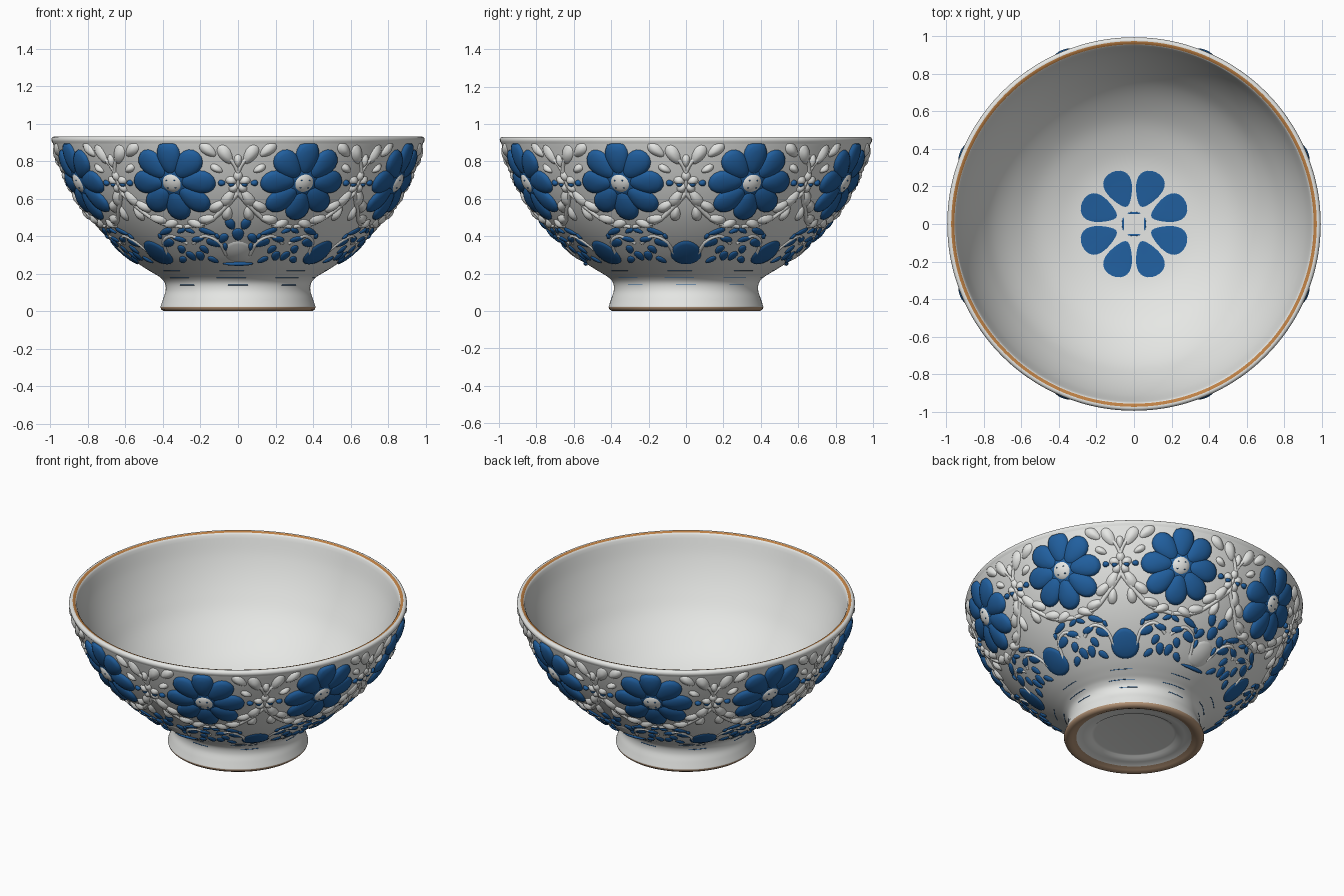
import bpy, bmesh, math
from math import sin, cos, radians, pi

if "Cube" in bpy.data.objects:
    bpy.data.objects.remove(bpy.data.objects["Cube"])


def material(name, rgb):
    m = bpy.data.materials.new(name)
    m.diffuse_color = (*rgb, 1)
    m.use_nodes = True
    m.node_tree.nodes["Principled BSDF"].inputs["Base Color"].default_value = m.diffuse_color
    return m


WHITE = material("white_glaze", (0.80, 0.81, 0.79))
BLUE = material("cobalt_blue", (0.015, 0.115, 0.345))
OCHRE = material("ochre_rim", (0.52, 0.22, 0.06))
CLAY = material("bare_clay", (0.45, 0.29, 0.18))


def finish(bm, name, mats):
    me = bpy.data.meshes.new(name)
    bm.to_mesh(me)
    bm.free()
    ob = bpy.data.objects.new(name, me)
    bpy.context.collection.objects.link(ob)
    for m in mats:
        me.materials.append(m)
    for p in me.polygons:
        p.use_smooth = True
    return ob


def spline(pts, n):
    out = []
    for i in range(len(pts) - 1):
        p0, p1, p2 = pts[max(i - 1, 0)], pts[i], pts[i + 1]
        p3 = pts[min(i + 2, len(pts) - 1)]
        for k in range(n):
            t = k / n
            out.append(tuple(0.5 * (2 * b + (c - a) * t + (2 * a - 5 * b + 4 * c - d) * t * t
                                    + (3 * b - a - 3 * c + d) * t ** 3)
                             for a, b, c, d in zip(p0, p1, p2, p3)))
    return out + [pts[-1]]


# Bowl profile (radius, height): underside, outer wall, rim, inner wall
under = [(0, .042), (.235, .042), (.25, .040), (.262, .030), (.30, .026), (.34, .018), (.362, .006), (.378, 0),
         (.397, 0), (.41, .01), (.414, .022)]
outer = spline([(.414, .022), (.40, .065), (.386, .11), (.39, .15), (.415, .18), (.455, .205), (.52, .245),
                (.595, .30), (.705, .40), (.793, .50), (.86, .60), (.913, .70), (.955, .80), (.979, .87),
                (.987, .895)], 6)
rim = [(.994, .905), (.996, .915), (.992, .926), (.984, .931), (.975, .931), (.958, .926), (.951, .915)]
inner = spline([(.945, .895), (.915, .80), (.872, .70), (.817, .60), (.749, .50), (.66, .41), (.545, .325),
                (.42, .268), (.30, .235), (.15, .222), (0, .22)], 5)
profile = under + outer[1:] + rim + inner


def lathe(name, prof, seg, rule, mats):
    bm = bmesh.new()
    rings = []
    for r, z in prof:
        if r < 1e-6:
            rings.append([bm.verts.new((0, 0, z))] * seg)
        else:
            rings.append([bm.verts.new((r * cos(2 * pi * j / seg), r * sin(2 * pi * j / seg), z))
                          for j in range(seg)])
    for i in range(len(prof) - 1):
        for j in range(seg):
            k = (j + 1) % seg
            vs = list(dict.fromkeys([rings[i][j], rings[i][k], rings[i + 1][k], rings[i + 1][j]]))
            bm.faces.new(vs).material_index = rule(prof[i], prof[i + 1])
    bmesh.ops.recalc_face_normals(bm, faces=bm.faces)
    return finish(bm, name, mats)


def bowl_colour(a, b):
    if max(a[1], b[1]) < .023 and a[0] > .335:
        return 2
    return 1 if a == rim[4] else 0


lathe("bowl", profile, 144, bowl_colour, [WHITE, OCHRE, CLAY])

# Outer wall addressed by angle and arc length, so ornaments can follow it
arc = [0]
for a, b in zip(outer, outer[1:]):
    arc.append(arc[-1] + math.dist(a, b))


def at_height(z):
    for i in range(len(outer) - 1):
        if outer[i + 1][1] >= z:
            f = (z - outer[i][1]) / (outer[i + 1][1] - outer[i][1])
            return arc[i] + f * (arc[i + 1] - arc[i])
    return arc[-1]


def wall(th0, s, u, h):
    s = min(max(s, 0), arc[-1] - 1e-6)
    i = max(k for k in range(len(arc) - 1) if arc[k] <= s)
    f = (s - arc[i]) / (arc[i + 1] - arc[i])
    (r0, z0), (r1, z1) = outer[i], outer[i + 1]
    d = arc[i + 1] - arc[i]
    r, z = r0 + f * (r1 - r0), z0 + f * (z1 - z0)
    th = th0 + u / r
    r, z = r + h * (z1 - z0) / d, z - h * (r1 - r0) / d
    return (r * cos(th), r * sin(th), z)


def dome(bm, place, cx, cy, L, W, tilt, h, egg=0.0, seg=18, base=-.004, soft=False):
    """Egg-shaped raised patch; place(u, v, h) maps it onto a surface."""
    ct, st = cos(radians(tilt)), sin(radians(tilt))
    rings = []
    for q in (1, .93, .75, .45):
        ring = []
        for k in range(seg):
            t = 2 * pi * k / seg
            x, y = q * L * cos(t), q * W * sin(t) * (1 + egg * cos(t))
            rise = (1 - q * q) ** 1.2 if soft else math.sqrt(1 - q * q)
            ring.append(bm.verts.new(place(cx + x * ct - y * st, cy + x * st + y * ct,
                                           base if q == 1 else h * rise)))
        rings.append(ring)
    top = bm.verts.new(place(cx, cy, h))
    for k in range(seg):
        n = (k + 1) % seg
        for a, b in zip(rings, rings[1:]):
            bm.faces.new((a[k], a[n], b[n], b[k]))
        bm.faces.new((rings[-1][k], rings[-1][n], top))


def on_wall(deg, z):
    th, s = radians(deg), at_height(z)
    return lambda u, v, h: wall(th, s + v, u, h)


def stroke(bm, pts, w, h):
    """Raised line through (degrees, height) points on the wall."""
    p = [(radians(a), at_height(z)) for a, z in spline(pts, 6)]
    rows = []
    for i, (th, s) in enumerate(p):
        a, b = p[max(i - 1, 0)], p[min(i + 1, len(p) - 1)]
        du, dv = (b[0] - a[0]) * .75, b[1] - a[1]
        n = math.hypot(du, dv) or 1
        rows.append([bm.verts.new(wall(th, s + q * w * du / n, -q * w * dv / n,
                                       h * (1 - q * q) if abs(q) < 1 else -.002))
                     for q in (-1, -.6, 0, .6, 1)])
    for a, b in zip(rows, rows[1:]):
        for k in range(4):
            bm.faces.new((a[k], b[k], b[k + 1], a[k + 1]))


names = ["flower_petals", "flower_centres", "blue_panels", "blue_leaves", "white_leaves", "vines", "blue_lines",
         "white_panels"]
B = {n: bmesh.new() for n in names}


def mirrored(key, base, items, h, soft=False):
    for d, z, L, W, tilt in items:
        for sgn in ((1, -1) if d else (1,)):
            dome(B[key], on_wall(base + sgn * d, z), 0, 0, L, W, tilt if sgn > 0 else 180 - tilt, h, .2, 14,
                 soft=soft)


# Leaves as (degrees from centre, height, half length, half width, tilt)
white_set = [(4, .835, .062, .036, 60), (0, .80, .04, .022, 90), (9.5, .86, .055, .032, 40),
             (3.5, .60, .06, .034, -60), (7.5, .56, .055, .03, -35), (4, .52, .05, .028, -80),
             (12, .49, .055, .03, -15), (17, .465, .05, .028, 20), (7, .76, .038, .022, 30)]
blue_set = [(11, .365, .046, .028, 30), (13, .425, .05, .019, 25), (18, .385, .04, .02, -20),
            (16.5, .33, .034, .022, 70), (20, .295, .04, .024, 100), (13.5, .275, .035, .02, 50),
            (20.5, .43, .03, .015, 30), (9, .40, .022, .012, 70)]
dot_set = [(2.2, .68, .018, .016, 0), (5.5, .685, .02, .017, 0)]
front_set = [(0, .41, .045, .032, 90), (3, .465, .04, .026, 70), (6.5, .39, .038, .024, 120),
             (0, .255, .085, .012, 0), (6, .345, .03, .012, 90)]

for k in range(8):
    # Large eight-petal flower with a white centre
    fl = -90 + 22.5 + 45 * k
    pl = on_wall(fl, .69)
    for j in range(8):
        a = j * 45 + 90
        dome(B["flower_petals"], pl, .138 * cos(radians(a)), .138 * sin(radians(a)), .1, .066, a, .03, .22)
    dome(B["flower_petals"], pl, 0, 0, .1, .1, 0, .022)
    dome(B["flower_centres"], pl, 0, 0, .062, .062, 0, .034)
    for j in range(4):
        a = pi / 4 + pi / 2 * j
        dome(B["blue_leaves"], pl, .03 * cos(a), .03 * sin(a), .009, .007, 0, .035, 0, 8, .02)

    # Vines, buds and a small white flower between the large flowers
    g = -90 + 45 * k
    mirrored("white_leaves", g, white_set, .02, True)
    for j in range(5):
        a = 90 + 72 * j
        dome(B["white_leaves"], on_wall(g, .685), .038 * cos(radians(a)), .038 * sin(radians(a)), .032, .026, a,
             .018, soft=True)
    mirrored("blue_leaves", g, dot_set, .018)
    mirrored("blue_leaves", g, blue_set, .011)
    for s in (1, -1):
        stroke(B["vines"], [(g, .63), (g + s * 5, .55), (g + s * 12, .475), (g + s * 22, .45)], .014, .01)
        stroke(B["vines"], [(g, .74), (g + s * 1.5, .79), (g + s * 5, .85)], .012, .01)
        stroke(B["vines"], [(g + s * 6, .30), (g + s * 9, .37), (g + s * 15, .40), (g + s * 21, .36)], .011, .008)
    stroke(B["vines"], [(g, .63), (g, .68), (g, .75)], .012, .01)

    # Oval panels below: white with blue touches at front and back, else blue
    if k % 4 == 0:
        dome(B["white_panels"], on_wall(g, .315), 0, 0, .09, .08, 90, .012, soft=True)
        mirrored("blue_leaves", g, front_set, .014)
    else:
        dome(B["blue_panels"], on_wall(g, .31), 0, 0, .1, .084, 90, .013, -.08, 24)

    # Broken painted lines near the foot
    for z, a, b in ((.215, -12, 4), (.178, -16, 6), (.14, -8, 8)):
        stroke(B["blue_lines"], [(g + a, z), (g + (a + b) / 2, z), (g + b, z)], .0028, .0015)

for n in names:
    white = n in ("flower_centres", "white_leaves", "vines", "white_panels")
    finish(B[n], n, [WHITE if white else BLUE])


# Painted rosette on the inside floor
def on_floor(x, y, h):
    r = math.hypot(x, y)
    for (r1, z1), (r0, z0) in zip(inner, inner[1:]):
        if r0 <= r <= r1:
            return (x, y, z0 + (z1 - z0) * (r - r0) / (r1 - r0) + h + .003)
    return (x, y, .23)


bm = bmesh.new()
for j in range(8):
    a = 22.5 + 45 * j
    dome(bm, on_floor, .2 * cos(radians(a)), .2 * sin(radians(a)), .1, .07, a, .002, .42, 28, 0)
for j in range(4):
    a = 90 * j
    dome(bm, on_floor, .058 * cos(radians(a)), .058 * sin(radians(a)), .035, .006, a + 90, .002, 0, 10, 0)
finish(bm, "inside_rosette", [BLUE])
